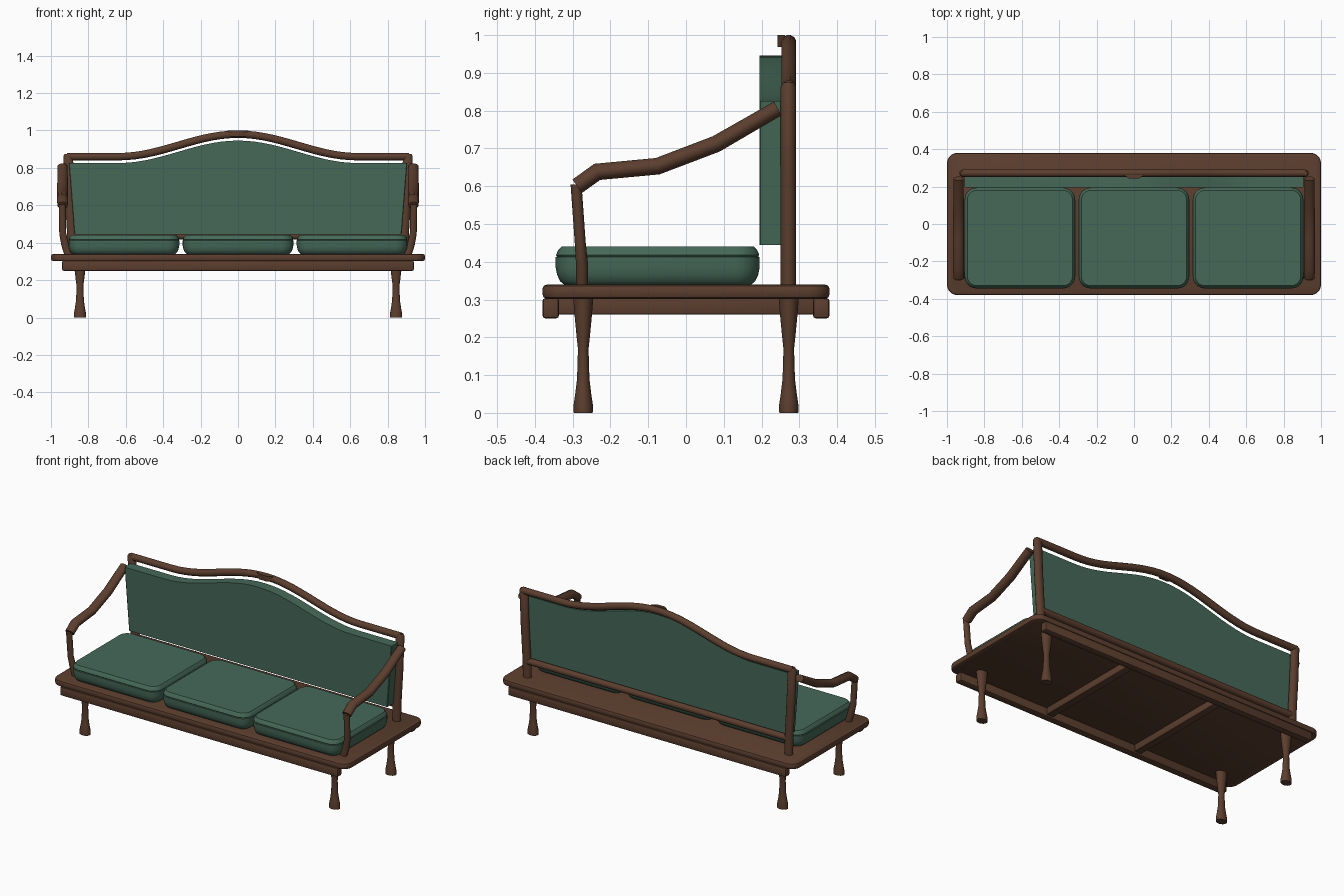
import bpy, bmesh, math
from mathutils import Vector

if "Cube" in bpy.data.objects:
    bpy.data.objects.remove(bpy.data.objects["Cube"])

K = 1.28  # round parts are slightly wider in x


def material(name, rgb):
    m = bpy.data.materials.new(name)
    m.diffuse_color = (*rgb, 1)
    m.use_nodes = True
    m.node_tree.nodes["Principled BSDF"].inputs["Base Color"].default_value = m.diffuse_color
    return m


WOOD = material("wood", (0.105, 0.048, 0.027))
GREEN = material("green_fabric", (0.060, 0.140, 0.098))


def finish(name, bm, mat, angle=40):
    bmesh.ops.recalc_face_normals(bm, faces=bm.faces[:])
    me = bpy.data.meshes.new(name)
    bm.to_mesh(me)
    bm.free()
    ob = bpy.data.objects.new(name, me)
    bpy.context.collection.objects.link(ob)
    me.materials.append(mat)
    bpy.ops.object.select_all(action='DESELECT')
    ob.select_set(True)
    bpy.context.view_layer.objects.active = ob
    bpy.ops.object.shade_smooth_by_angle(angle=math.radians(angle))
    return ob


def skin(bm, rings):
    vs = [[bm.verts.new(p) for p in r] for r in rings]
    n = len(vs[0])
    for a, b in zip(vs, vs[1:]):
        for i in range(n):
            bm.faces.new((a[i], a[(i + 1) % n], b[(i + 1) % n], b[i]))
    bm.faces.new(vs[0][::-1])
    bm.faces.new(vs[-1])


def tube(name, path, radii, ref=(0, 1, 0), sides=12):
    pts = [Vector((x / K, y, z)) for x, y, z in path]
    rings = []
    for i, p in enumerate(pts):
        t0 = (p - pts[i - 1]).normalized() if i else None
        t1 = (pts[i + 1] - p).normalized() if i < len(pts) - 1 else None
        t = ((t0 or t1) + (t1 or t0)).normalized()
        u = Vector(ref)
        u = (u - t * u.dot(t)).normalized()
        w = t.cross(u)
        ring = []
        for k in range(sides):
            a = 2 * math.pi * (k + 0.5) / sides
            v = p + (u * math.cos(a) + w * math.sin(a)) * radii[i]
            ring.append((v.x * K, v.y, v.z))
        rings.append(ring)
    bm = bmesh.new()
    skin(bm, rings)
    return finish(name, bm, WOOD)


def rounded_rect(cx, cy, hx, hy, r, z, seg=5):
    out = []
    for q, (sx, sy) in enumerate([(1, 1), (-1, 1), (-1, -1), (1, -1)]):
        for k in range(seg + 1):
            a = math.pi / 2 * (q + k / seg)
            out.append((cx + sx * (hx - r) + r * math.cos(a),
                        cy + sy * (hy - r) + r * math.sin(a), z))
    return out


def pad(name, cx, cy, hx, hy, r, profile, mat):
    bm = bmesh.new()
    skin(bm, [rounded_rect(cx, cy, hx - i, hy - i, r - i, z) for i, z in profile])
    return finish(name, bm, mat)


def box(name, c, size, bevel=0.008):
    bm = bmesh.new()
    bmesh.ops.create_cube(bm, size=1)
    for v in bm.verts:
        v.co = Vector([v.co[i] * size[i] + c[i] for i in range(3)])
    bmesh.ops.bevel(bm, geom=bm.edges[:], offset=bevel, segments=2,
                    affect='EDGES', profile=0.5)
    return finish(name, bm, WOOD)


def hump(x):
    return 0.06 * (1 + math.cos(math.pi * min(abs(x) / 0.64, 1)))


# seat platform with rails beneath
pad("seat_platform", 0, 0, 1.0, 0.38, 0.055,
    [(0.012, 0.302), (0.003, 0.306), (0, 0.314), (0, 0.328), (0.003, 0.336), (0.012, 0.34)], WOOD)
for s, n in ((-1, "front"), (1, "back")):
    box(n + "_apron", (0, s * 0.358, 0.277), (1.88, 0.044, 0.054))
for s in (-1, 1):
    box("cross_bar", (s * 0.31, 0, 0.283), (0.045, 0.68, 0.045), 0.004)

# turned legs
LEG = [(0, .026), (.02, .0265), (.05, .022), (.09, .017), (.17, .0145),
       (.20, .018), (.25, .023), (.31, .028)]
for sx in (-1, 1):
    for sy, n in ((-1, "front_leg"), (1, "back_leg")):
        tube(n, [(sx * .845, sy * .272, z) for z, r in LEG], [r for z, r in LEG])

# seat cushions
for cx in (-0.61, 0, 0.61):
    pad("seat_cushion", cx, -0.075, 0.296, 0.27, 0.065,
        [(.025, .338), (.012, .348), (.004, .365), (0, .385), (0, .412),
         (.004, .414), (.001, .418), (.006, .430), (.015, .44)], GREEN)

# back panel with curved top edge
N = 40
edge = [(-.875, .445), (.875, .445)]
for i in range(N + 1):
    x = .905 - 1.81 * i / N
    edge.append((x, .826 + hump(x)))
bm = bmesh.new()
skin(bm, [[(x * k, y, z) for x, z in edge]
          for y, k in ((.194, .996), (.197, 1), (.257, 1))])
finish("back_panel", bm, GREEN)

# back frame
xs = [-.915 + 1.83 * i / N for i in range(N + 1)]
tube("top_rail", [(x, .272, .86 + hump(x)) for x in xs], [.0205] * len(xs))
tube("lower_back_rail", [(-.885, .272, .436), (.885, .272, .436)], [.02, .02])
bm = bmesh.new()
skin(bm, [[(-h, y, .968), (h, y, .968), (h, y, 1.0), (-h, y, 1.0)]
          for y, h in ((.242, .025), (.262, .055))])
finish("crest", bm, WOOD)

# posts and arms on both sides
for s in (-1, 1):
    tube("back_post", [(s * .885, .271, .335), (s * .888, .271, .45),
                       (s * .9, .271, .65), (s * .908, .271, .862), (s * .908, .271, .875)],
         [.021, .021, .021, .021, .015])
    tube("arm_post", [(s * .908, -.275, .335), (s * .925, -.275, .39),
                      (s * .937, -.28, .45), (s * .94, -.291, .605)],
         [.016, .0165, .015, .015])
    tube("arm_rest", [(s * .938, -.288, .60), (s * .938, -.235, .638),
                      (s * .938, -.075, .653), (s * .938, .08, .712), (s * .938, .243, .806)],
         [.0225, .0235, .023, .023, .0215], ref=(1, 0, 0))
